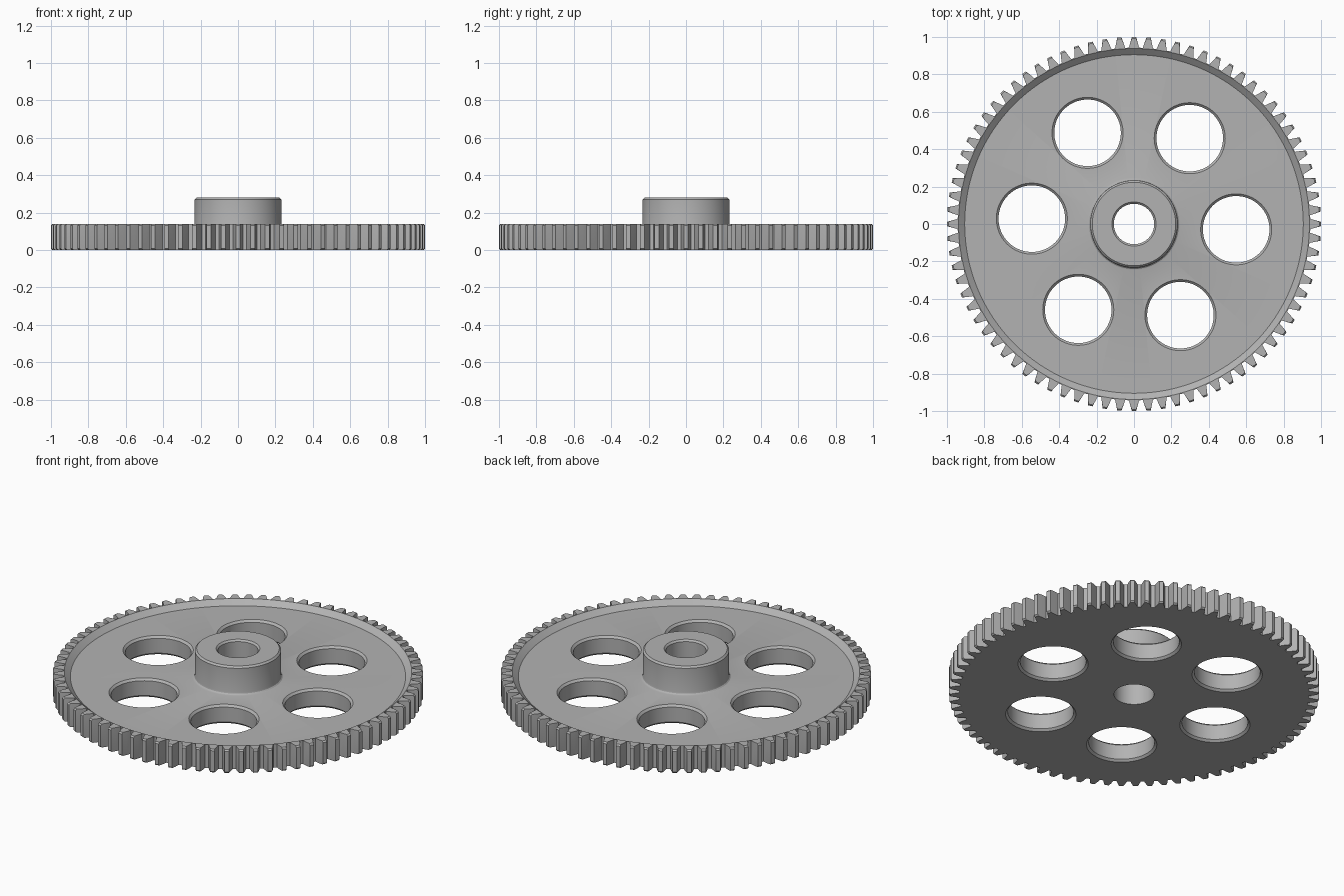
import bpy, bmesh, math

if "Cube" in bpy.data.objects:
    bpy.data.objects.remove(bpy.data.objects["Cube"])

TEETH = 80
steel = bpy.data.materials.new("steel grey")
steel.diffuse_color = (0.45, 0.45, 0.45, 1)
steel.use_nodes = True
steel.node_tree.nodes["Principled BSDF"].inputs["Base Color"].default_value = steel.diffuse_color


def loft(name, loops, closed):
    """Skin equal-length loops of points; join last to first, or cap the ends."""
    bm = bmesh.new()
    rows = [[bm.verts.new(p) for p in loop] for loop in loops]
    n = len(rows[0])
    pairs = list(zip(rows, rows[1:]))
    if closed:
        pairs.append((rows[-1], rows[0]))
    else:
        bm.faces.new(rows[0])
        bm.faces.new(rows[-1])
    for a, b in pairs:
        for i in range(n):
            j = (i + 1) % n
            bm.faces.new((a[i], a[j], b[j], b[i]))
    bmesh.ops.recalc_face_normals(bm, faces=bm.faces)
    mesh = bpy.data.meshes.new(name)
    bm.to_mesh(mesh)
    bm.free()
    mesh.materials.append(steel)
    ob = bpy.data.objects.new(name, mesh)
    bpy.context.collection.objects.link(ob)
    return ob


# One tooth: (half-step offset in radians, radius)
HALF = math.pi / TEETH
TOOTH = [(-0.029, 0.943), (-0.020, 0.972), (-0.0115, 1.0),
         (0.0115, 1.0), (0.020, 0.972), (0.029, 0.943)]
OUTLINE = [(2 * HALF * t + a, r) for t in range(TEETH) for a, r in TOOTH]


def teeth(z, tip):
    return [(min(r, tip) * math.cos(a), min(r, tip) * math.sin(a), z) for a, r in OUTLINE]


def ring(r, z):
    return [(r * math.cos(a), r * math.sin(a), z) for a, _ in OUTLINE]


# Wheel: flat underside, toothed rim, recessed web, hub and bore in one solid
hub_fillet = [ring(0.248 - 0.015 * math.sin(t), 0.127 - 0.015 * math.cos(t))
              for t in (0, math.pi / 6, math.pi / 3, math.pi / 2)]
wheel = loft("gear_wheel", [
    ring(0.108, 0), ring(0.936, 0),
    teeth(0, 0.992), teeth(0.008, 1.0), teeth(0.132, 1.0), teeth(0.14, 0.992),
    ring(0.938, 0.14), ring(0.905, 0.112),
    *hub_fillet,
    ring(0.233, 0.27), ring(0.223, 0.28),
    ring(0.118, 0.28), ring(0.108, 0.27)], True)

# Six lightening holes, chamfered on both sides
for k in range(6):
    ang = math.radians(60 * k - 3)
    cx, cy = 0.547 * math.cos(ang), 0.547 * math.sin(ang)
    prof = [(0.202, -0.012), (0.178, 0.012), (0.178, 0.100), (0.202, 0.124)]
    loops = [[(cx + r * math.cos(i * math.pi / 32), cy + r * math.sin(i * math.pi / 32), z)
              for i in range(64)] for r, z in prof]
    cutter = loft("hole_cutter", loops, False)
    cutter.hide_render = True
    mod = wheel.modifiers.new("hole", 'BOOLEAN')
    mod.operation = 'DIFFERENCE'
    mod.solver = 'EXACT'
    mod.object = cutter
    bpy.context.view_layer.objects.active = wheel
    bpy.ops.object.modifier_apply(modifier=mod.name)
    bpy.data.objects.remove(cutter)

# Smooth round walls, crisp edges
wheel.select_set(True)
bpy.context.view_layer.objects.active = wheel
bpy.ops.object.shade_smooth_by_angle(angle=math.radians(25))
